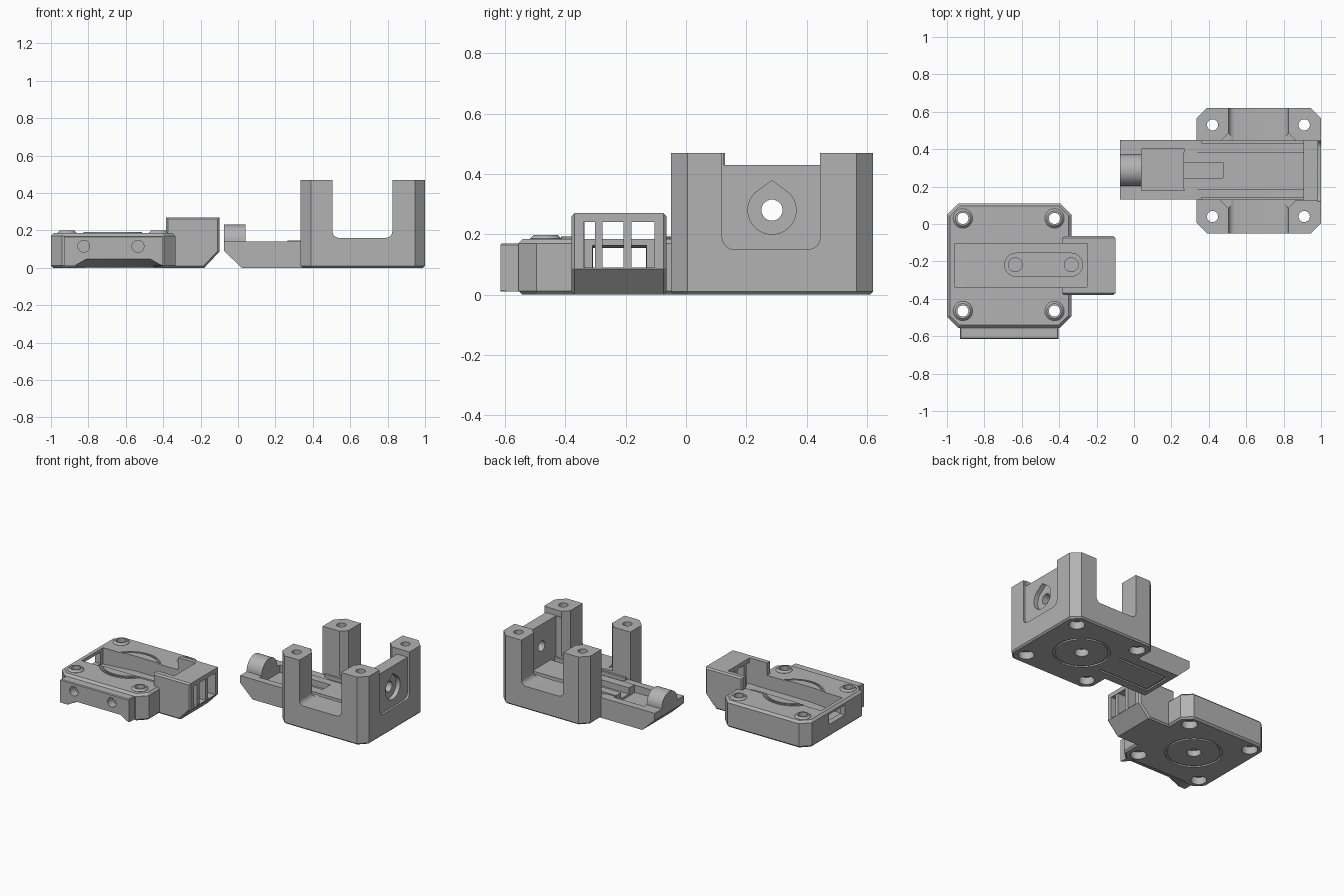
import bpy, bmesh, math
from mathutils import Vector

if "Cube" in bpy.data.objects:
    bpy.data.objects.remove(bpy.data.objects["Cube"])

grey = bpy.data.materials.new("grey plastic")
grey.diffuse_color = (0.45, 0.45, 0.45, 1)
grey.use_nodes = True
grey.node_tree.nodes["Principled BSDF"].inputs["Base Color"].default_value = grey.diffuse_color


def place(axis, a, b, c):
    """Profile point (a, b) at depth c along the given axis."""
    return {'x': (c, a, b), 'y': (a, c, b), 'z': (a, b, c)}[axis]


def prism(name, pts, lo, hi, axis='z', low_bevel=0, high_bevel=0, end=None):
    """Extrude a 2D profile along an axis; end is an optional far profile."""
    bm = bmesh.new()
    v0 = [bm.verts.new(place(axis, *p, lo)) for p in pts]
    v1 = [bm.verts.new(place(axis, *p, hi)) for p in (end or pts)]
    n = len(pts)
    caps = [bm.faces.new(v0), bm.faces.new(v1)]
    for i in range(n):
        bm.faces.new((v0[i], v0[(i + 1) % n], v1[(i + 1) % n], v1[i]))
    bmesh.ops.recalc_face_normals(bm, faces=bm.faces[:])
    edges = [list(f.edges) for f in caps]
    for es, off in zip(edges, (low_bevel, high_bevel)):
        if off:
            bmesh.ops.bevel(bm, geom=es, offset=off, segments=1, affect='EDGES')
    me = bpy.data.meshes.new(name)
    bm.to_mesh(me)
    bm.free()
    me.materials.append(grey)
    ob = bpy.data.objects.new(name, me)
    bpy.context.collection.objects.link(ob)
    return ob


def rect(x0, x1, y0, y1, c=0):
    if not c:
        return [(x0, y0), (x1, y0), (x1, y1), (x0, y1)]
    return [(x0 + c, y0), (x1 - c, y0), (x1, y0 + c), (x1, y1 - c),
            (x1 - c, y1), (x0 + c, y1), (x0, y1 - c), (x0, y0 + c)]


def arc(x, y, r, a0, a1, n=8):
    return [(x + r * math.cos(math.radians(a0 + (a1 - a0) * i / n)),
             y + r * math.sin(math.radians(a0 + (a1 - a0) * i / n))) for i in range(n + 1)]


def circle(x, y, r, n=32):
    return arc(x, y, r, 0, 360, n)[:-1]


def u_shape(x0, x1, bottom, top, r):
    """Slot profile with a rounded bottom."""
    return (arc(x0 + r, bottom + r, r, 180, 270) + arc(x1 - r, bottom + r, r, 270, 360)
            + [(x1, top), (x0, top)])


def box(name, x0, x1, y0, y1, z0, z1):
    return prism(name, rect(x0, x1, y0, y1), z0, z1)


def boolean(ob, tools, op):
    for t in tools:
        bpy.context.view_layer.update()
        m = ob.modifiers.new("bool", 'BOOLEAN')
        m.operation, m.solver, m.object = op, 'EXACT', t
        dg = bpy.context.evaluated_depsgraph_get()
        me = bpy.data.meshes.new_from_object(ob.evaluated_get(dg))
        ob.modifiers.clear()
        ob.data = me
        bpy.data.objects.remove(t)


def finish(ob):
    bpy.ops.object.select_all(action='DESELECT')
    ob.select_set(True)
    bpy.context.view_layer.objects.active = ob
    bpy.ops.object.shade_smooth_by_angle(angle=math.radians(25))


def ring(x, y, r_out, r_in, z0, z1):
    t = prism("ring", circle(x, y, r_out, 48), z0, z1)
    boolean(t, [prism("core", circle(x, y, r_in, 48), z0 - 0.1, z1 + 0.1)], 'DIFFERENCE')
    return t


# ---- tall base: block, tongue, end barrel and guide rail
base = prism("base_body", rect(0.335, 1.0, -0.05, 0.62, 0.055), 0, 0.47, low_bevel=0.01)
cuts = [prism("side_gap", u_shape(0.505, 0.825, 0.16, 0.6, 0.035), -0.2, 0.8, 'y'),
        box("inner_bay", 0.2, 0.905, 0.13, 0.445, 0.125, 0.6),
        box("wall_top", 0.8, 1.1, 0.125, 0.445, 0.43, 0.6),
        prism("wall_recess", u_shape(0.12, 0.445, 0.15, 0.6, 0.04), 0.985, 1.1, 'x')]
for x in (0.505, 0.825):
    for y in (0.125, 0.445):
        cuts.append(prism("tower_corner", circle(x, y, 0.04, 4), 0.165, 0.6))
boolean(base, cuts, 'DIFFERENCE')

tongue = prism("tongue", [(-0.075, 0.09), (0.02, 0), (0.4, 0), (0.4, 0.125),
                          (0.335, 0.14), (-0.075, 0.14)], 0.13, 0.45, 'y')
boolean(tongue, [box("tongue_pocket", 0.04, 0.27, 0.178, 0.40, 0.09, 0.3)], 'DIFFERENCE')
rail = box("rail", 0.265, 0.91, 0.185, 0.385, 0.08, 0.147)
lips = [box("rail_lip", 0.36, 0.91, y, y + 0.02, 0.1, 0.15) for y in (0.125, 0.43)]
barrel = prism("barrel", arc(0.287, 0.145, 0.085, 0, 180, 24) + [(0.202, 0.1), (0.372, 0.1)],
               -0.075, 0.04, 'x')
boolean(base, [tongue, rail, barrel] + lips, 'UNION')

# drilled holes, key slot and underside grooves of the base
drop = arc(0.285, 0.28, 0.08, 135, 405, 32) + [(0.285, 0.378)]
cuts = [prism("wall_hole", circle(0.285, 0.28, 0.035), 0.8, 1.1, 'x'),
        prism("wall_drop", drop, 0.955, 1.1, 'x'),
        box("rail_slot", 0.25, 0.475, 0.245, 0.33, 0.105, 0.3),
        prism("centre_hole", circle(0.665, 0.285, 0.045), -0.1, 0.05),
        ring(0.665, 0.285, 0.18, 0.165, -0.05, 0.01)]
frame = box("tongue_frame", 0.05, 0.44, 0.185, 0.385, -0.05, 0.01)
boolean(frame, [box("frame_core", 0.065, 0.5, 0.2, 0.37, -0.1, 0.1)], 'DIFFERENCE')
cuts.append(frame)
for x in (0.42, 0.91):
    for y in (0.04, 0.53):
        cuts += [prism("bolt_hole", circle(x, y, 0.03), -0.1, 0.6),
                 prism("bolt_counterbore", circle(x, y, 0.05), -0.1, 0.05)]
boolean(base, cuts, 'DIFFERENCE')
finish(base)

# ---- flat lid: plate, front flange, end housing and raised rims
lid = prism("lid_body", rect(-1.0, -0.335, -0.555, 0.11, 0.06), 0, 0.185,
            low_bevel=0.012, high_bevel=0.015)
flange = prism("flange", rect(-0.93, -0.405, -0.615, -0.5), 0.01, 0.17, high_bevel=0.005)
housing = prism("housing", [(-0.385, 0.0), (-0.18, 0), (-0.1, 0.085), (-0.1, 0.27),
                            (-0.385, 0.27)], -0.38, -0.065, 'y', 0.01, 0.01)
parts = [flange, housing, prism("disc", circle(-0.67, -0.22, 0.195, 48), 0.1, 0.192)]
bolts = [(x, y) for x in (-0.915, -0.425) for y in (-0.465, 0.03)]
for x, y in bolts:
    parts.append(prism("rim", circle(x, y, 0.052), 0.15, 0.198, high_bevel=0.012))
boolean(lid, parts, 'UNION')

# slot, end windows, notch, holes and grooves of the lid
notch = [(-0.87, -0.05), (-0.4, -0.05), (-0.4, 0.015), (-0.47, 0.055), (-0.8, 0.055), (-0.87, 0.015)]
deep = [(x, -0.05 if z < 0 else z * 0.1 + 0.001) for x, z in notch]
slit = [(-0.305, 0.09), (-0.14, 0.09), (-0.14, 0.135), (-0.305, 0.135)]
wide = [(-0.31, 0.085), (-0.13, 0.085), (-0.13, 0.165), (-0.31, 0.165)]
capsule = arc(-0.63, -0.218, 0.062, 90, 270, 16) + arc(-0.337, -0.218, 0.062, -90, 90, 16)
cuts = [prism("slot", [(-0.96, 0.072), (-0.71, 0.09), (-0.25, 0.09), (-0.25, 0.4), (-0.96, 0.4)],
              -0.337, -0.103, 'y'),
        box("window", -0.3, 0.0, -0.34, -0.105, 0.09, 0.24),
        prism("left_slit", slit, -1.1, -0.95, 'x', end=wide),
        prism("capsule", capsule, 0.078, 0.3),
        ring(-0.67, -0.22, 0.185, 0.175, 0.186, 0.3),
        prism("notch", notch, -0.63, -0.53, 'y', end=deep),
        ring(-0.67, -0.22, 0.18, 0.165, -0.05, 0.01),
        prism("centre_hole", circle(-0.67, -0.22, 0.045), -0.1, 0.04)]
for x in (-0.635, -0.335):
    cuts.append(prism("pin_hole", circle(x, -0.218, 0.037), 0.06, 0.3))
for x in (-0.825, -0.535):
    cuts.append(prism("front_hole", circle(x, 0.115, 0.032), -0.7, -0.56, 'y'))
for x, y in bolts:
    cuts += [prism("bolt_hole", circle(x, y, 0.03), -0.1, 0.4),
             prism("bolt_counterbore", circle(x, y, 0.05), -0.1, 0.05)]
boolean(lid, cuts, 'DIFFERENCE')
finish(lid)

# upright bars in the end window
for y in (-0.302, -0.207):
    box("window_bar", -0.25, -0.102, y, y + 0.026, 0.085, 0.245)
